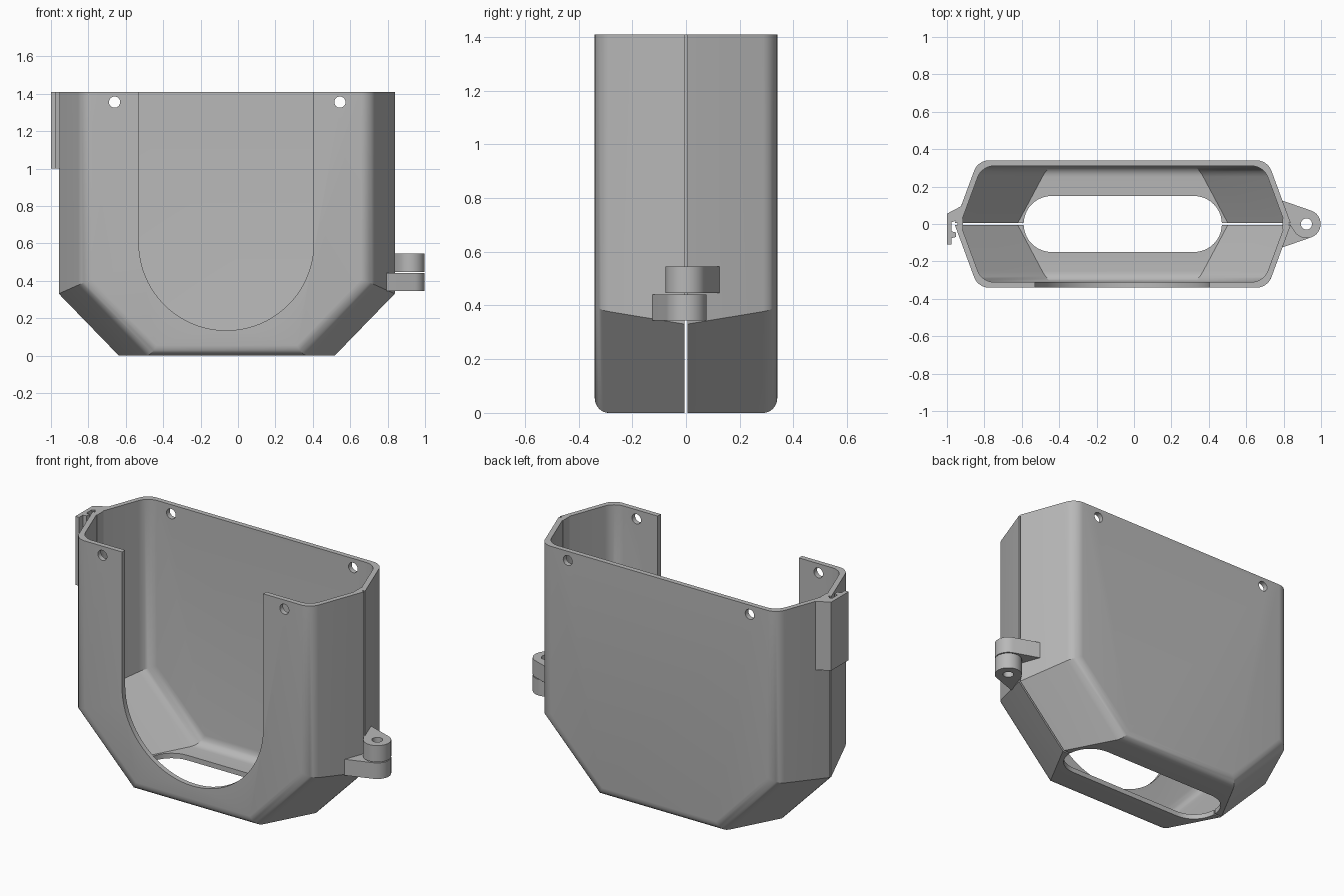
import bpy, bmesh
from math import sin, cos, pi, radians
from mathutils import Vector

if "Cube" in bpy.data.objects:
    bpy.data.objects.remove(bpy.data.objects["Cube"])

CX = -0.06          # centre of the shell
TOP = 1.41
DEPTH = 0.34
WALL = 0.03
GAP = 0.005

grey = bpy.data.materials.new("plain grey")
grey.use_nodes = True
grey.diffuse_color = (0.48, 0.48, 0.48, 1)
grey.node_tree.nodes["Principled BSDF"].inputs["Base Color"].default_value = grey.diffuse_color


def to_object(name, bm):
    bmesh.ops.recalc_face_normals(bm, faces=bm.faces)
    mesh = bpy.data.meshes.new(name)
    bm.to_mesh(mesh)
    bm.free()
    mesh.materials.append(grey)
    obj = bpy.data.objects.new(name, mesh)
    bpy.context.collection.objects.link(obj)
    return obj


def prism(name, points, low, high, axis="Z"):
    """Extrude a plan outline along z, or a front outline along y."""
    bm = bmesh.new()
    place = (lambda a, b, c: (a, b, c)) if axis == "Z" else (lambda a, b, c: (a, c, b))
    face = bm.faces.new([bm.verts.new(place(a, b, low)) for a, b in points])
    extruded = bmesh.ops.extrude_face_region(bm, geom=[face])["geom"]
    verts = [g for g in extruded if isinstance(g, bmesh.types.BMVert)]
    bmesh.ops.translate(bm, verts=verts, vec=place(0, 0, high - low))
    return to_object(name, bm)


def arc(x, y, r, start, end, steps):
    angles = [radians(start + (end - start) * i / steps) for i in range(steps + 1)]
    return [(x + r * cos(a), y + r * sin(a)) for a in angles]


def circle(x, y, r, steps=32):
    return arc(x, y, r, 0, 360, steps)[:-1]


def body(name, inset, y_low, y_high, top, fillet):
    """Six-sided tub with sloped lower ends and rounded long edges."""
    bm = bmesh.new()
    bmesh.ops.create_cube(bm, size=2)
    for v in bm.verts:
        v.co.y = y_high if v.co.y > 0 else y_low
        v.co.z = top if v.co.z > 0 else inset
    for sx in (-1, 1):
        for sy in (-1, 1):
            for half, normal in ((0.90, (sx, sy * 0.37, 0)), (0.58, (sx, sy * 0.53, -0.97))):
                n = Vector(normal).normalized()
                bmesh.ops.bisect_plane(bm, geom=bm.verts[:] + bm.edges[:] + bm.faces[:], dist=1e-5,
                                       plane_co=Vector((sx * half, 0, 0)) - n * inset,
                                       plane_no=n, clear_outer=True)
                bmesh.ops.holes_fill(bm, edges=[e for e in bm.edges if e.is_boundary], sides=0)
    bmesh.ops.remove_doubles(bm, verts=bm.verts, dist=1e-4)
    rim = [e for e in bm.edges
           if all(abs(abs(v.co.y) - DEPTH + inset) < 1e-4 for v in e.verts)
           and any(v.co.z < top - 1e-3 for v in e.verts)]
    bmesh.ops.bevel(bm, geom=rim, offset=fillet, offset_type="OFFSET", segments=6,
                    profile=0.5, affect="EDGES")
    bmesh.ops.translate(bm, verts=bm.verts, vec=(CX, 0, 0))
    return to_object(name, bm)


def boolean(obj, tool, operation="DIFFERENCE"):
    mod = obj.modifiers.new("cut", "BOOLEAN")
    mod.object, mod.operation, mod.solver = tool, operation, "EXACT"
    bpy.context.view_layer.objects.active = obj
    bpy.ops.object.modifier_apply(modifier=mod.name)


def smooth(obj):
    obj.data.shade_smooth()
    obj.data.set_sharp_from_angle(angle=radians(25))


# Cutters
cavity = body("cavity_cutter", WALL, WALL - DEPTH, DEPTH - WALL, TOP + 0.2, 0.06)
slot = prism("slot_cutter", arc(0.32, 0, 0.15, -90, 90, 20) + arc(-0.44, 0, 0.15, 90, 270, 20), -0.1, 0.2)
pins = [prism("pin_cutter", circle(x, 1.355, 0.03, 24), -0.5, 0.5, "Y") for x in (-0.66, 0.545)]
opening = prism("opening_cutter", [(0.405, TOP + 0.1), (-0.53, TOP + 0.1)]
                + arc(-0.0625, 0.602, 0.4675, 180, 360, 40), -0.5, -0.2, "Y")

# Two shell halves with a narrow seam between them
back = body("back_shell", 0, GAP, DEPTH, TOP, 0.055)
front = body("front_shell", 0, -DEPTH, -GAP, TOP, 0.055)
for shell in (back, front):
    for tool in [cavity, slot] + pins:
        boolean(shell, tool)
boolean(front, opening)
for tool in [cavity, slot, opening] + pins:
    bpy.data.objects.remove(tool)
smooth(back)
smooth(front)

# Overlapping lips inside the seam
for side, sx in (("left", 1), ("right", -1)):
    outline = [(CX + sx * x, y) for x, y in ((0.885, -0.005), (0.873, -0.03), (0.853, -0.03),
                                             (0.853, 0.03), (0.873, 0.03), (0.885, 0.005))]
    prism(side + "_seam_lip", outline, 0.36, TOP)

# Hinge knuckles, each with an arm to its own half
for name, sy, low, high in (("lower_knuckle", -1, 0.345, 0.441), ("upper_knuckle", 1, 0.446, 0.545)):
    bm = bmesh.new()
    outline = circle(0.922, 0, 0.076, 40) + [(0.793, sy * 0.125), (0.825, sy * 0.01)]
    for z in (low, high):
        for x, y in outline:
            bm.verts.new((x, y, z))
    hull = bmesh.ops.convex_hull(bm, input=bm.verts)
    bmesh.ops.delete(bm, geom=list({g for g in hull["geom_interior"] + hull["geom_unused"]
                                    if isinstance(g, bmesh.types.BMVert)}), context="VERTS")
    bmesh.ops.dissolve_limit(bm, angle_limit=0.01, verts=bm.verts, edges=bm.edges)
    knuckle = to_object(name, bm)
    bore = prism("bore_cutter", circle(0.922, 0, 0.03, 24), 0.2, 0.7)
    boolean(knuckle, bore)
    bpy.data.objects.remove(bore)
    smooth(knuckle)

# Snap clip on the opposite end
prism("snap_clip", [(-0.915, 0.10), (-1.0, 0.055), (-1.0, -0.11), (-0.975, -0.11), (-0.975, -0.075),
                    (-0.953, -0.07), (-0.953, -0.045), (-0.975, -0.04), (-0.975, 0.01), (-0.94, 0.02)],
      1.0, TOP)
